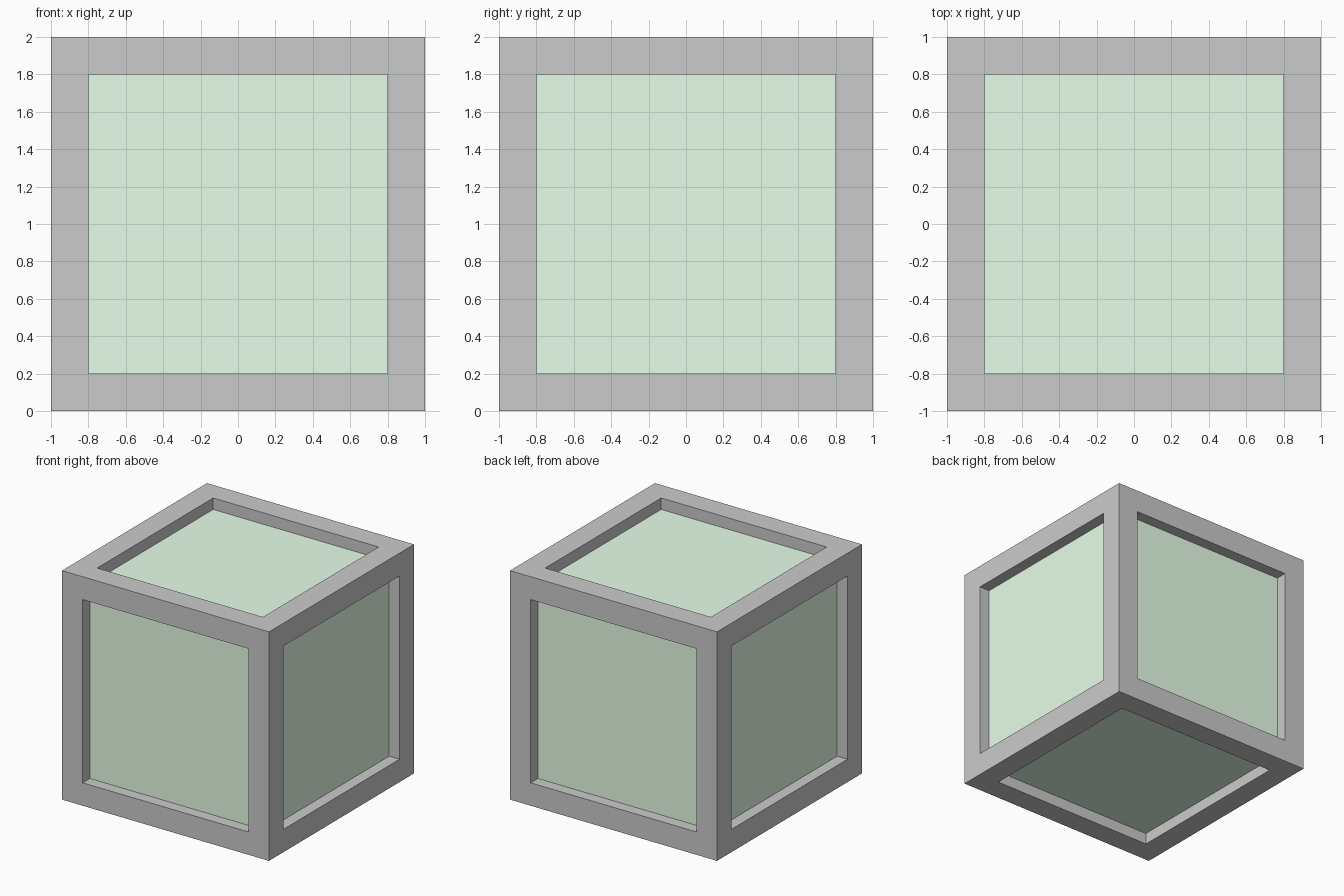
import bpy, bmesh

if "Cube" in bpy.data.objects:
    bpy.data.objects.remove(bpy.data.objects["Cube"])

BAR = 0.2       # width of the frame bars
RECESS = 0.1    # how far the panels sit behind the frame


def finish(bm, name):
    bmesh.ops.recalc_face_normals(bm, faces=bm.faces)
    mesh = bpy.data.meshes.new(name)
    bm.to_mesh(mesh)
    bm.free()
    obj = bpy.data.objects.new(name, mesh)
    obj.location.z = 1
    bpy.context.collection.objects.link(obj)
    return obj


# Frame: inset each cube face, push it in by one bar width, open it and weld
bm = bmesh.new()
bmesh.ops.create_cube(bm, size=2)
bm.normal_update()
panes = list(bm.faces)
bmesh.ops.inset_individual(bm, faces=panes, thickness=BAR, use_even_offset=True)
bm.normal_update()
normals = [f.normal.copy() for f in panes]
inner = bmesh.ops.extrude_discrete_faces(bm, faces=panes)["faces"]
for face, normal in zip(inner, normals):
    bmesh.ops.translate(bm, verts=face.verts, vec=-normal * BAR)
bmesh.ops.delete(bm, geom=inner, context='FACES_ONLY')
bmesh.ops.remove_doubles(bm, verts=bm.verts, dist=0.001)
finish(bm, "frame")

# Green core: its six sides show as the recessed panels
bm = bmesh.new()
bmesh.ops.create_cube(bm, size=2 - 2 * RECESS)
core = finish(bm, "panel_core")
green = bpy.data.materials.new("light_green")
green.diffuse_color = (0.8, 0.99, 0.81, 1)
green.use_nodes = True
green.node_tree.nodes["Principled BSDF"].inputs["Base Color"].default_value = green.diffuse_color
core.data.materials.append(green)
